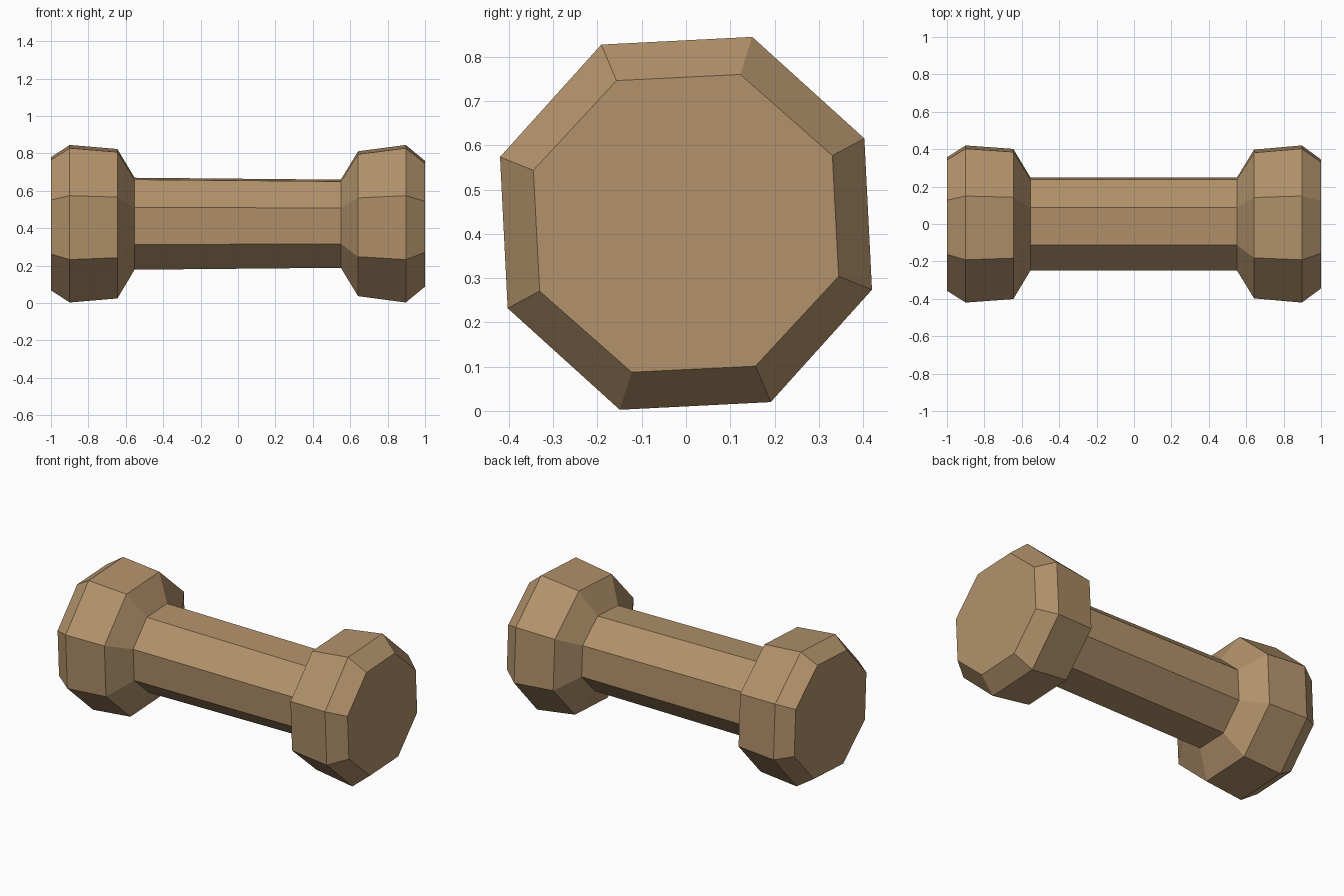
import bpy
import bmesh
import math

cube = bpy.data.objects.get("Cube")
if cube:
    bpy.data.objects.remove(cube, do_unlink=True)

SIDES = 8
TURN = math.radians(25.4)   # slight roll of the octagon about the long axis
CENTRE_Z = 0.424

# One flat colour
tan = bpy.data.materials.new("tan_brown")
tan.use_nodes = True
colour = (0.445, 0.287, 0.147, 1.0)
tan.diffuse_color = colour
tan.node_tree.nodes["Principled BSDF"].inputs["Base Color"].default_value = colour

# Profile along the bar: x, radius in y, radius in z
profile = [
    (-1.00, 0.379, 0.378),    # left end cap
    (-0.90, 0.446, 0.447),    # widest part of left weight
    (-0.645, 0.426, 0.424),   # inner rim of left weight
    (-0.553, 0.263, 0.261),   # handle starts
    (0.55, 0.263, 0.250),     # handle ends
    (0.642, 0.422, 0.411),    # inner rim of right weight
    (0.897, 0.446, 0.447),    # widest part of right weight
    (1.00, 0.366, 0.357),     # right end cap
]


def ring(bm, x, radius_y, radius_z):
    """One octagonal cross-section."""
    angles = [TURN + math.tau * i / SIDES for i in range(SIDES)]
    return [bm.verts.new((x, radius_y * math.cos(a), CENTRE_Z + radius_z * math.sin(a)))
            for a in angles]


# Handle and both weights as one closed loft
bm = bmesh.new()
rings = [ring(bm, *section) for section in profile]
for a, b in zip(rings, rings[1:]):
    for i in range(SIDES):
        j = (i + 1) % SIDES
        bm.faces.new((a[i], a[j], b[j], b[i]))
bm.faces.new(rings[0])
bm.faces.new(rings[-1])
bmesh.ops.recalc_face_normals(bm, faces=bm.faces)

mesh = bpy.data.meshes.new("dumbbell")
bm.to_mesh(mesh)
bm.free()
mesh.materials.append(tan)
dumbbell = bpy.data.objects.new("dumbbell", mesh)
bpy.context.collection.objects.link(dumbbell)
